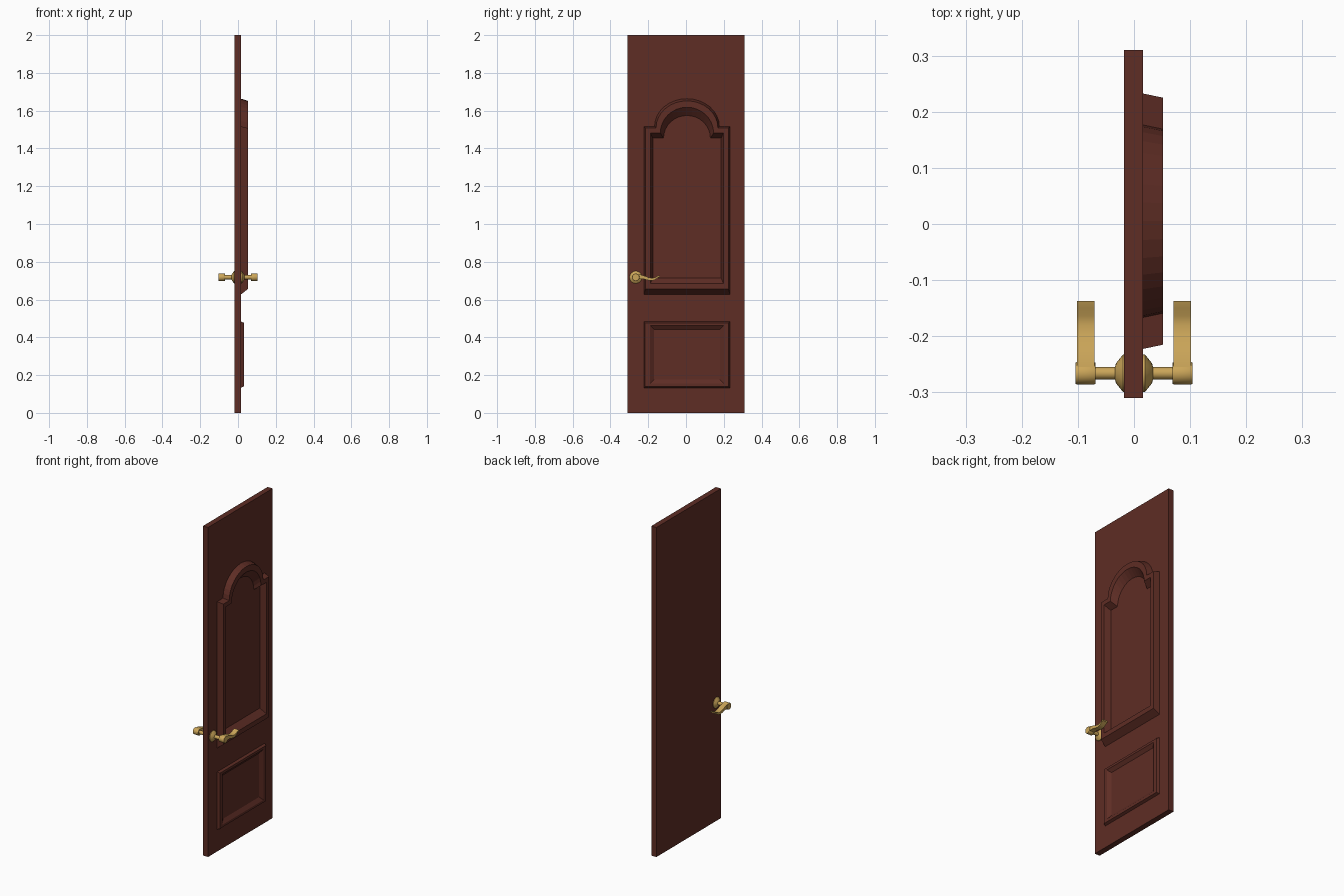
import bpy, bmesh, math
from mathutils import Vector

if "Cube" in bpy.data.objects:
    bpy.data.objects.remove(bpy.data.objects["Cube"])


def material(name, rgb):
    m = bpy.data.materials.new(name)
    m.diffuse_color = (*rgb, 1)
    m.use_nodes = True
    m.node_tree.nodes["Principled BSDF"].inputs["Base Color"].default_value = m.diffuse_color
    return m


WOOD = material("mahogany", (0.112, 0.026, 0.018))
BRASS = material("brass", (0.60, 0.38, 0.10))


def finish(name, bm, mat, smooth=False):
    bmesh.ops.recalc_face_normals(bm, faces=bm.faces)
    me = bpy.data.meshes.new(name)
    bm.to_mesh(me)
    bm.free()
    me.materials.append(mat)
    ob = bpy.data.objects.new(name, me)
    bpy.context.collection.objects.link(ob)
    if smooth:
        bpy.ops.object.select_all(action='DESELECT')
        ob.select_set(True)
        bpy.context.view_layer.objects.active = ob
        bpy.ops.object.shade_smooth_by_angle(angle=math.radians(32))
    return ob


def skin(name, rings, mat, closed=False, smooth=False):
    """Bridge successive rings of points; cap the ends or join last to first."""
    bm = bmesh.new()
    vs = [[bm.verts.new(p) for p in r] for r in rings]
    n = len(vs[0])
    pairs = list(zip(vs, vs[1:]))
    if closed:
        pairs.append((vs[-1], vs[0]))
    else:
        bm.faces.new(vs[0])
        bm.faces.new(vs[-1])
    for a, b in pairs:
        for i in range(n):
            j = (i + 1) % n
            bm.faces.new((a[i], a[j], b[j], b[i]))
    return finish(name, bm, mat, smooth)


CY = 0.005  # panels sit slightly off centre


def rect(x, half, bottom, top):
    return [(x, CY - half, bottom), (x, CY + half, bottom),
            (x, CY + half, top), (x, CY - half, top)]


def arched(x, half, bottom, shoulder, step, top, seg=16):
    pts = [(x, CY - half, bottom), (x, CY + half, bottom), (x, CY + half, shoulder)]
    for i in range(seg + 1):
        a = math.pi * i / seg
        pts.append((x, CY + step * math.cos(a), shoulder + (top - shoulder) * math.sin(a)))
    return pts + [(x, CY - half, shoulder)]


# door slab
B, F = -0.018, 0.016
slab = [[(x, -0.31, 0), (x, 0.31, 0), (x, 0.31, 2), (x, -0.31, 2)] for x in (B, F)]
skin("door_slab", slab, WOOD)

# arched upper moulding
skin("upper_moulding", [
    arched(F - 0.002, 0.228, 0.626, 1.517, 0.172, 1.664),
    arched(0.052, 0.220, 0.655, 1.508, 0.164, 1.652),
    arched(0.052, 0.194, 0.684, 1.482, 0.141, 1.618),
    arched(F - 0.002, 0.180, 0.716, 1.453, 0.123, 1.572)], WOOD, closed=True)

# rectangular lower moulding
skin("lower_moulding", [
    rect(F - 0.002, 0.228, 0.132, 0.484),
    rect(0.031, 0.221, 0.140, 0.477),
    rect(0.031, 0.196, 0.155, 0.463),
    rect(F - 0.002, 0.171, 0.180, 0.440)], WOOD, closed=True)

# handles on both sides
HY, HZ = -0.266, 0.718


def turned(name, profile, s, n=16):
    rings = [[(s * x, HY + r * math.cos(2 * math.pi * i / n),
               HZ + r * math.sin(2 * math.pi * i / n)) for i in range(n)]
             for x, r in profile]
    skin(name, rings, BRASS, smooth=True)


def lever(name, s):
    # wavy ribbon: (y, z centre offset, half thickness)
    path = [(-0.262, 0.002, 0.015), (-0.242, 0.003, 0.012), (-0.222, -0.001, 0.009),
            (-0.200, -0.008, 0.008), (-0.180, -0.011, 0.007), (-0.164, -0.007, 0.006),
            (-0.150, 0.002, 0.005), (-0.137, 0.007, 0.004)]
    rings = [[(s * x, y, HZ + z + k * t) for x, k in
              ((0.070, -1), (0.102, -1), (0.102, 1), (0.070, 1))] for y, z, t in path]
    skin(name, rings, BRASS, smooth=True)


for s, side in ((1, "front"), (-1, "back")):
    turned(side + "_rosette", [(0.014, 0.033), (0.020, 0.033), (0.032, 0.018), (0.034, 0.011)], s)
    turned(side + "_spindle", [(0.030, 0.011), (0.072, 0.011)], s)
    turned(side + "_lever_hub", [(0.069, 0.019), (0.071, 0.020), (0.102, 0.020), (0.104, 0.019)], s)
    lever(side + "_lever", s)
